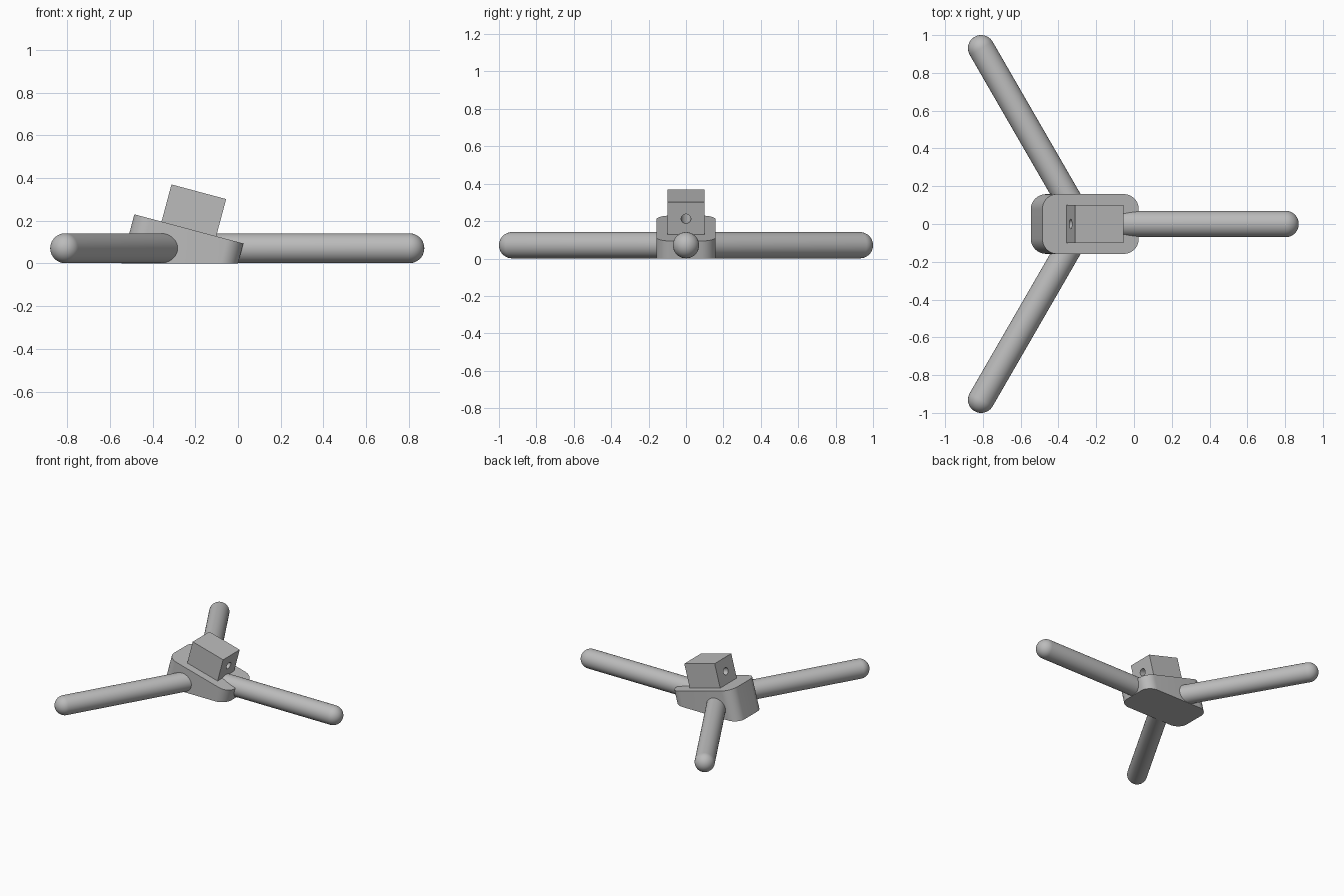
import bpy, bmesh, math
from mathutils import Matrix, Vector

if "Cube" in bpy.data.objects:
    bpy.data.objects.remove(bpy.data.objects["Cube"])

TILT = Matrix.Translation((-0.23, 0, 0.1615)) @ Matrix.Rotation(math.radians(15), 4, 'Y')
HUB = Vector((-0.272, 0, 0.071))   # where the three legs meet
R = 0.07                           # leg radius

grey = bpy.data.materials.new("plain grey")
grey.diffuse_color = (0.5, 0.5, 0.5, 1)
grey.use_nodes = True
grey.node_tree.nodes["Principled BSDF"].inputs["Base Color"].default_value = grey.diffuse_color


def add(name, bm, smooth=True):
    bmesh.ops.recalc_face_normals(bm, faces=bm.faces)
    me = bpy.data.meshes.new(name)
    bm.to_mesh(me)
    bm.free()
    ob = bpy.data.objects.new(name, me)
    bpy.context.collection.objects.link(ob)
    me.materials.append(grey)
    bpy.ops.object.select_all(action='DESELECT')
    ob.select_set(True)
    bpy.context.view_layer.objects.active = ob
    if smooth:
        bpy.ops.object.shade_smooth_by_angle(angle=math.radians(30))
    return ob


# Base: tilted block with rounded upright corners, trimmed flat on the floor
bm = bmesh.new()
hx, hy, rc, depth = 0.264, 0.158, 0.08, 0.4
outline = []
for q, (sx, sy) in enumerate([(1, 1), (-1, 1), (-1, -1), (1, -1)]):
    for i in range(13):
        a = math.radians(90 * q + 90 * i / 12)
        outline.append(bm.verts.new((sx * (hx - rc) + rc * math.cos(a),
                                     sy * (hy - rc) + rc * math.sin(a), 0)))
top = bm.faces.new(outline)
ext = bmesh.ops.extrude_face_region(bm, geom=[top], use_keep_orig=True)
bmesh.ops.translate(bm, vec=(0, 0, -depth),
                    verts=[v for v in ext['geom'] if isinstance(v, bmesh.types.BMVert)])
bmesh.ops.transform(bm, matrix=TILT, verts=bm.verts)
cut = bmesh.ops.bisect_plane(bm, geom=bm.verts[:] + bm.edges[:] + bm.faces[:],
                             plane_co=(0, 0, 0), plane_no=(0, 0, 1), clear_inner=True)
bmesh.ops.holes_fill(bm, edges=[e for e in bm.edges if e.is_boundary])
add("base", bm)

# Block on top, with a round hole running lengthwise
bm = bmesh.new()
bmesh.ops.create_cube(bm, size=1, matrix=TILT @ Matrix.Translation((0, 0, 0.085))
                      @ Matrix.Diagonal((0.265, 0.2, 0.19, 1)))
block = add("top_block", bm, False)
bm = bmesh.new()
bmesh.ops.create_cone(bm, cap_ends=True, segments=32, radius1=0.026, radius2=0.026, depth=0.5,
                      matrix=TILT @ Matrix.Translation((0, 0, 0.088))
                      @ Matrix.Rotation(math.pi / 2, 4, 'Y'))
cutter = add("hole_cutter", bm)
cutter.hide_render = True
bpy.context.view_layer.objects.active = block
mod = block.modifiers.new("hole", 'BOOLEAN')
mod.operation, mod.solver, mod.object = 'DIFFERENCE', 'EXACT', cutter
bpy.ops.object.modifier_apply(modifier=mod.name)
bpy.data.objects.remove(cutter)

# Three round-ended legs, spaced evenly around the hub
for name, deg in (("front_leg", 0), ("left_leg", 120), ("right_leg", 240)):
    length, seg = 1.074, 48
    profile = [(0, 0), (R, 0)]
    profile += [(R * math.cos(t), length + R * math.sin(t))
                for t in (math.pi / 2 * i / 12 for i in range(12))] + [(0, length + R)]
    bm = bmesh.new()
    vs = [bm.verts.new((r, 0, z)) for r, z in profile]
    es = [bm.edges.new(p) for p in zip(vs, vs[1:])]
    bmesh.ops.spin(bm, geom=vs + es, cent=(0, 0, 0), axis=(0, 0, 1),
                   angle=2 * math.pi, steps=seg)
    bmesh.ops.remove_doubles(bm, verts=bm.verts, dist=1e-4)
    bmesh.ops.transform(bm, verts=bm.verts, matrix=Matrix.Translation(HUB)
                        @ Matrix.Rotation(math.radians(deg), 4, 'Z')
                        @ Matrix.Rotation(math.pi / 2, 4, 'Y'))
    add(name, bm)
